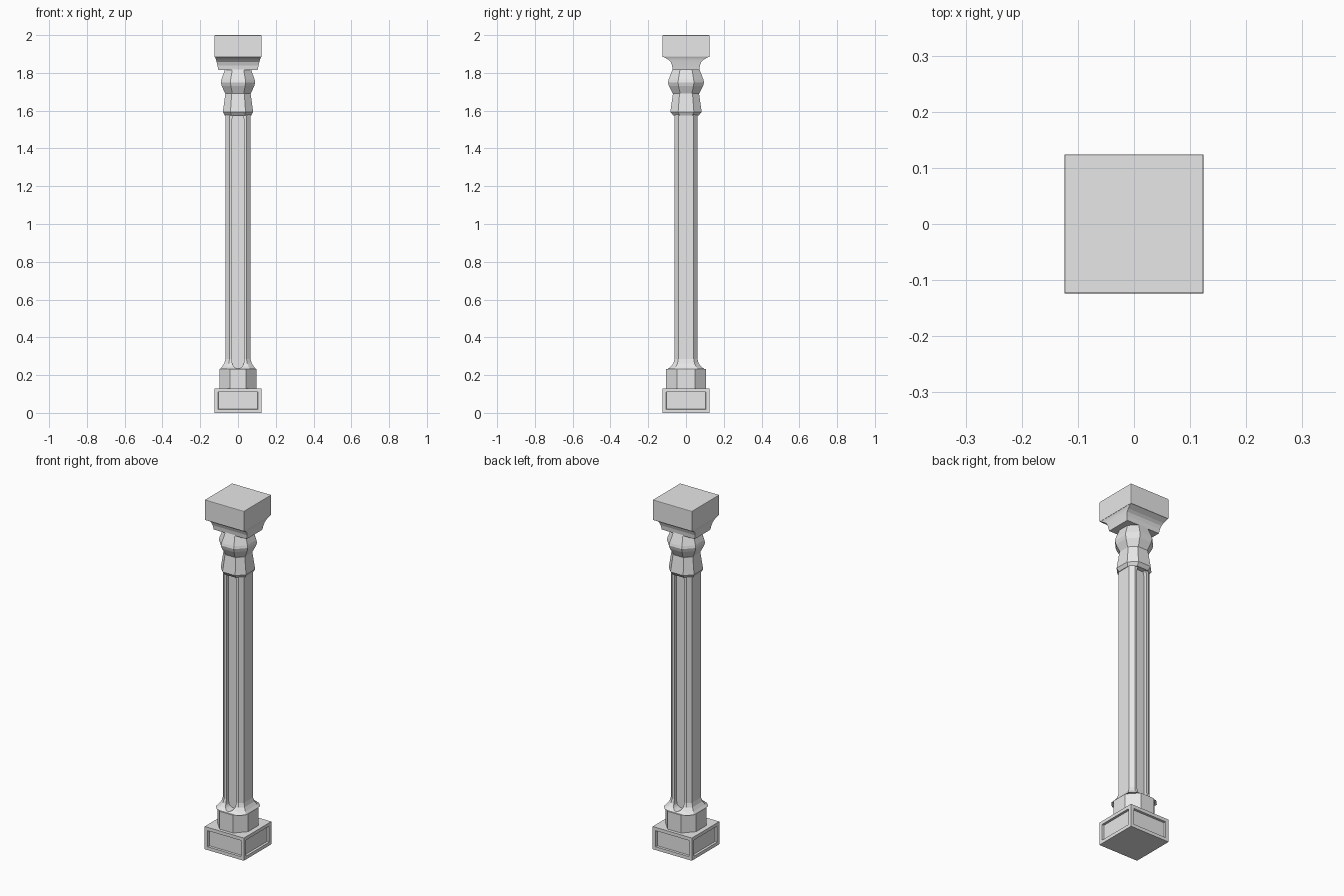
import bpy
import bmesh
from mathutils import Matrix, Vector

old = bpy.data.objects.get("Cube")
if old:
    bpy.data.objects.remove(old)

stone = bpy.data.materials.new("grey stone")
stone.use_nodes = True
GREY = (0.8, 0.8, 0.8, 1)
stone.diffuse_color = GREY
stone.node_tree.nodes["Principled BSDF"].inputs["Base Color"].default_value = GREY


def finish(bm, name):
    bmesh.ops.recalc_face_normals(bm, faces=bm.faces)
    mesh = bpy.data.meshes.new(name)
    bm.to_mesh(mesh)
    bm.free()
    mesh.materials.append(stone)
    obj = bpy.data.objects.new(name, mesh)
    bpy.context.collection.objects.link(obj)
    return obj


def section(hx, hy, cx, cy):
    """Rectangle outline, with chamfered corners when cx and cy are set."""
    if not cx:
        return [(hx, -hy), (hx, hy), (-hx, hy), (-hx, -hy)]
    quarter = [(hx, hy - cy), (hx - cx, hy)]
    upper = quarter + [(-x, y) for x, y in reversed(quarter)]
    return upper + [(-x, -y) for x, y in upper]


def loft(name, profile, chamfer=0.0):
    """Stack sections given as (z, half width, half depth)."""
    bm = bmesh.new()
    rings = []
    for z, hx, hy in profile:
        outline = section(hx, hy, hx * chamfer, hy * chamfer)
        rings.append([bm.verts.new((x, y, z)) for x, y in outline])
    for low, high in zip(rings, rings[1:]):
        for i in range(len(low)):
            j = (i + 1) % len(low)
            bm.faces.new((low[i], low[j], high[j], high[i]))
    bm.faces.new(rings[0][::-1])
    bm.faces.new(rings[-1])
    return finish(bm, name)


# Plinth with a sunken panel on each side
def make_plinth(half, height, border, depth):
    bm = bmesh.new()
    size = Matrix.Diagonal((2 * half, 2 * half, height, 1))
    bmesh.ops.create_cube(bm, size=1, matrix=Matrix.Translation((0, 0, height / 2)) @ size)
    bm.normal_update()
    sides = [f for f in bm.faces if abs(f.normal.z) < 0.5]
    bmesh.ops.inset_individual(bm, faces=sides, thickness=border)
    bmesh.ops.inset_individual(bm, faces=sides, thickness=0.002, depth=-depth)
    return finish(bm, "plinth")


make_plinth(0.124, 0.13, 0.027, 0.012)

# Octagonal foot
loft("foot", [(0.13, 0.097, 0.106), (0.232, 0.097, 0.106)], 0.56)

# Shaft with a flared bottom
shaft = loft("shaft", [(0.232, 0.095, 0.098), (0.245, 0.084, 0.08),
                       (0.262, 0.073, 0.067), (0.285, 0.067, 0.061),
                       (1.59, 0.067, 0.061)], 0.33)

# Round-ended flutes on the front and back of the shaft
for side in (-1, 1):
    bm = bmesh.new()
    for z in (0.267, 1.555):
        place = Matrix.Translation((0, side * 0.09, z)) @ Matrix.Rotation(1.5707963, 4, "X")
        bmesh.ops.create_cone(bm, cap_ends=True, segments=16, radius1=0.031,
                              radius2=0.031, depth=0.1, matrix=place)
    hull = bmesh.ops.convex_hull(bm, input=bm.verts)
    inside = set(hull["geom_interior"]) | set(hull["geom_unused"])
    bmesh.ops.delete(bm, geom=[v for v in inside if isinstance(v, bmesh.types.BMVert)],
                     context="VERTS")
    inner = [f for f in bm.faces if not f.is_valid or all(len(e.link_faces) > 2 for e in f.edges)]
    bmesh.ops.delete(bm, geom=inner, context="FACES")
    bmesh.ops.dissolve_limit(bm, angle_limit=0.01, verts=bm.verts, edges=bm.edges)
    cutter = finish(bm, "flute_cutter")
    cutter.hide_render = True
    cutter.hide_viewport = True
    cut = shaft.modifiers.new("flute", "BOOLEAN")
    cut.operation = "DIFFERENCE"
    cut.solver = "EXACT"
    cut.object = cutter

# Collar and bulging neck
loft("collar", [(1.575, 0.07, 0.068), (1.594, 0.08, 0.083),
                (1.69, 0.067, 0.069)], 0.5)
loft("neck", [(1.69, 0.067, 0.069), (1.73, 0.086, 0.09), (1.75, 0.091, 0.096),
              (1.765, 0.088, 0.092), (1.82, 0.068, 0.071)], 0.56)

# Bracket and square top block
loft("bracket", [(1.815, 0.104, 0.071), (1.84, 0.109, 0.074), (1.858, 0.113, 0.081),
                 (1.87, 0.116, 0.094), (1.878, 0.119, 0.108), (1.886, 0.123, 0.122)])
top = loft("top_block", [(1.884, 0.124, 0.124), (2.0, 0.124, 0.124)])
edge = top.modifiers.new("soft edges", "BEVEL")
edge.width = 0.003
edge.segments = 2
